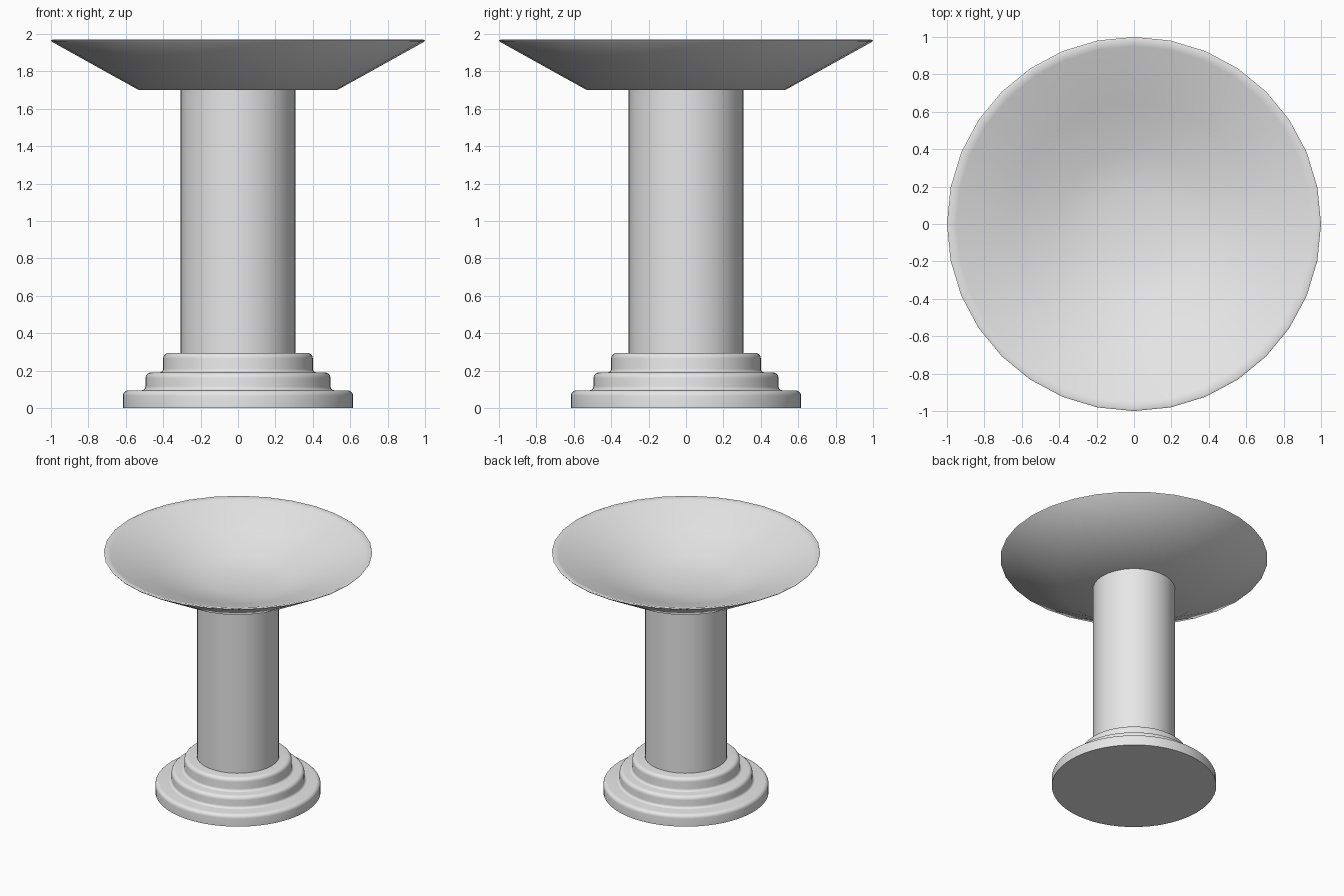
import bpy, bmesh, math

if "Cube" in bpy.data.objects:
    bpy.data.objects.remove(bpy.data.objects["Cube"], do_unlink=True)

stone = bpy.data.materials.new("pale_grey_stone")
stone.use_nodes = True
stone.diffuse_color = (0.8, 0.8, 0.8, 1)
stone.node_tree.nodes["Principled BSDF"].inputs["Base Color"].default_value = (0.8, 0.8, 0.8, 1)


def lathe(name, profile, sides, angle):
    """Spin a (radius, height) profile around z; zero radius closes to a point."""
    bm = bmesh.new()
    rings = []
    for r, z in profile:
        n = sides if r > 0 else 1
        rings.append([bm.verts.new((r * math.cos(2 * math.pi * i / sides),
                                    r * math.sin(2 * math.pi * i / sides), z)) for i in range(n)])
    for a, b in zip(rings, rings[1:]):
        for i in range(sides):
            j = (i + 1) % sides
            quad = [a[i % len(a)], a[j % len(a)], b[j % len(b)], b[i % len(b)]]
            bm.faces.new(list(dict.fromkeys(quad)))
    bmesh.ops.recalc_face_normals(bm, faces=bm.faces)
    mesh = bpy.data.meshes.new(name)
    bm.to_mesh(mesh)
    bm.free()
    mesh.materials.append(stone)
    obj = bpy.data.objects.new(name, mesh)
    bpy.context.collection.objects.link(obj)
    bpy.ops.object.select_all(action='DESELECT')
    obj.select_set(True)
    bpy.context.view_layer.objects.active = obj
    bpy.ops.object.shade_smooth_by_angle(angle=math.radians(angle))
    return obj


def tier(radius, z_low, z_top, inner, cove=0.02, bevel=0.03, steps=5):
    """One step of the base: cove at the foot, rounded shoulder, flat tread."""
    pts = []
    for k in range(steps + 1):
        t = math.pi / 2 * k / steps
        if cove:
            pts.append((radius + cove * (1 - math.sin(t)), z_low + cove * (1 - math.cos(t))))
    if not cove:
        pts.append((radius, z_low))
    for k in range(steps + 1):
        t = math.pi / 2 * k / steps
        pts.append((radius - bevel * (1 - math.cos(t)), z_top - bevel * (1 - math.sin(t))))
    return pts


# Stepped base with three rounded tiers
base = [(0, 0)]
base += tier(0.615, 0.0, 0.095, 0.5, cove=0)
base += tier(0.495, 0.095, 0.19, 0.4)
base += tier(0.4, 0.19, 0.295, 0.3)
base += [(0, 0.295)]
lathe("stepped_base", base, 64, 50)

# Plain round shaft
lathe("column_shaft", [(0, 0.28), (0.307, 0.28), (0.307, 1.705), (0, 1.705)], 32, 40)

# Wide bowl: flat underside, flared wall, thin rim and shallow hollow
bowl = [(0, 1.7), (0.53, 1.7), (0.995, 1.958), (1.0, 1.965), (0.99, 1.97),
        (0.95, 1.957), (0.65, 1.848), (0.4, 1.752), (0.2, 1.717), (0, 1.712)]
lathe("bowl", bowl, 32, 60)
